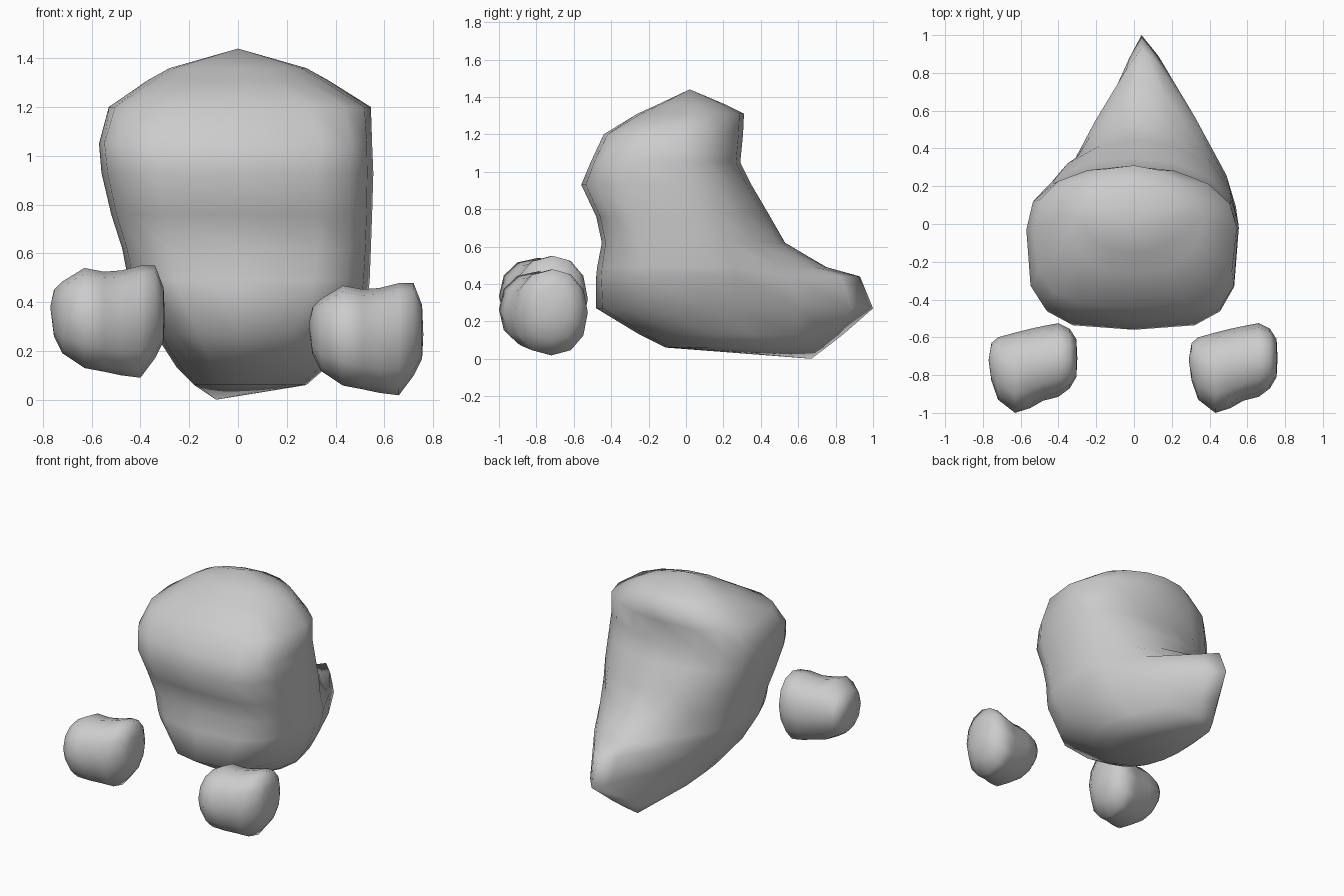
import bpy, bmesh
from math import sin, cos, pi, radians

if "Cube" in bpy.data.objects:
    bpy.data.objects.remove(bpy.data.objects["Cube"])

def spow(v, e):
    return abs(v) ** e * (1 if v >= 0 else -1)

def loft(name, rings, start, end):
    """Skin closed rings of points; both ends close to a point."""
    bm = bmesh.new()
    loops = [[bm.verts.new(p) for p in r] for r in rings]
    n = len(loops[0])
    for a, b in zip(loops, loops[1:]):
        for i in range(n):
            j = (i + 1) % n
            bm.faces.new((a[i], a[j], b[j], b[i]))
    for ring, tip in ((loops[0], start), (loops[-1], end)):
        v = bm.verts.new(tip)
        for i in range(n):
            bm.faces.new((ring[i], ring[(i + 1) % n], v))
    bmesh.ops.recalc_face_normals(bm, faces=bm.faces)
    me = bpy.data.meshes.new(name)
    bm.to_mesh(me)
    bm.free()
    ob = bpy.data.objects.new(name, me)
    bpy.context.collection.objects.link(ob)
    bpy.context.view_layer.objects.active = ob
    ob.select_set(True)
    bpy.ops.object.shade_smooth_by_angle(angle=radians(120))
    ob.select_set(False)
    return ob

def body_ring(z, xl, xr, yf, ym, yb, pf, pl, pr, tip_x, n=16):
    """Horizontal slice: full squarish front, back tapering toward the tail."""
    pts = []
    for i in range(n):
        t = 2 * pi * i / n
        back = sin(t) > 1e-6
        e = 2 / ((pr if cos(t) > 0 else pl) if back else pf)
        u, v = spow(cos(t), e), spow(sin(t), e)
        x = u * (xr if u > 0 else -xl) + (tip_x * v if back else 0)
        y = ym + v * ((yb - ym) if back else (ym - yf))
        pts.append((x, y, z))
    return pts

# Body with its tail: z, left, right, front, widest y, back,
# squareness of front / back left / back right, tip x
slices = [
    (1.36, -.28, .28, -.15, .04, .21, 2.0, 1.9, 1.8, 0),
    (1.31, -.37, .37, -.26, .03, .31, 2.2, 2.2, 1.8, 0),
    (1.20, -.53, .545, -.44, -.02, .305, 3.2, 2.5, 2.1, 0),
    (1.05, -.57, .55, -.51, -.03, .29, 4.0, 2.5, 2.2, 0),
    (.93, -.56, .555, -.56, -.02, .35, 3.5, 2.2, 2.1, 0),
    (.76, -.52, .55, -.48, .02, .45, 3.8, 1.9, 1.9, .01),
    (.62, -.475, .545, -.45, .05, .53, 3.8, 1.6, 1.7, .02),
    (.49, -.45, .54, -.475, .09, .75, 3.4, 1.2, 1.4, .03),
    (.44, -.43, .535, -.48, .10, .93, 3.3, 1.1, 1.2, .04),
    (.27, -.34, .47, -.48, .10, 1.0, 2.6, 1.1, 1.2, .04),
    (.13, -.25, .36, -.25, .15, .84, 2.1, 1.3, 1.5, -.02),
    (.06, -.18, .28, -.11, .25, .75, 2.0, 1.5, 1.7, -.05),
]
loft("body", [body_ring(*s) for s in slices], (0, .02, 1.44), (-.09, .67, 0))

def hand_ring(x, y0, y1, z0, z1, n=12):
    return [(x, (y0 + y1) / 2 + (y1 - y0) / 2 * spow(cos(2 * pi * i / n), .9),
             (z0 + z1) / 2 + (z1 - z0) / 2 * spow(sin(2 * pi * i / n), .9))
            for i in range(n)]

# Floating hands: slices across x with a groove between the two knuckles
hand = [
    (-.755, -.83, -.63, .26, .45),
    (-.72, -.93, -.60, .19, .485),
    (-.63, -1.0, -.575, .13, .54),
    (-.55, -.975, -.555, .115, .525),
    (-.48, -.935, -.54, .10, .53),
    (-.40, -.915, -.525, .09, .55),
    (-.34, -.87, -.555, .17, .55),
    (-.305, -.81, -.61, .24, .46),
]
for name, dx, dz in (("left_hand", 0, 0), ("right_hand", 1.06, -.072)):
    ob = loft(name, [hand_ring(*h) for h in hand], (-.77, -.72, .38), (-.30, -.71, .34))
    ob.location = (dx, 0, dz)
